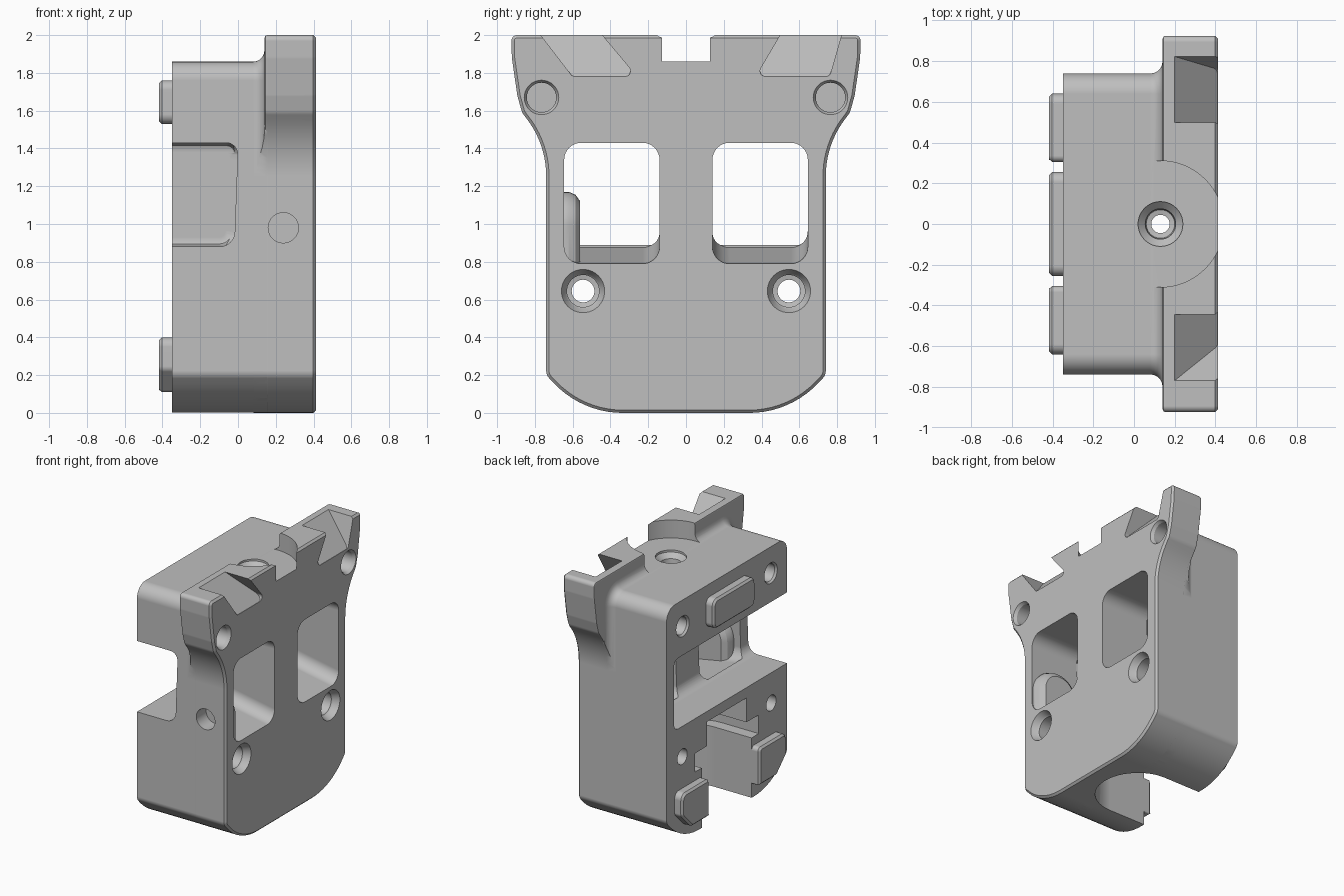
import bpy, bmesh, math
from mathutils import Vector

cube = bpy.data.objects.get("Cube")
if cube:
    bpy.data.objects.remove(cube, do_unlink=True)

grey = bpy.data.materials.new("plain_grey")
grey.use_nodes = True
colour = (0.52, 0.52, 0.52, 1)
grey.diffuse_color = colour
grey.node_tree.nodes["Principled BSDF"].inputs["Base Color"].default_value = colour


def rounded(corners, steps=8):
    """Polygon from (a, b, radius) corners, each replaced by an arc."""
    out = []
    n = len(corners)
    for i, (a, b, r) in enumerate(corners):
        p = Vector((a, b))
        d1 = (p - Vector(corners[i - 1][:2])).normalized()
        d2 = (Vector(corners[(i + 1) % n][:2]) - p).normalized()
        turn = d1.angle(d2)
        if r == 0 or turn < 0.01:
            out.append(p)
            continue
        t = r * math.tan(turn / 2)
        centre = p + (d2 - d1).normalized() * r / math.cos(turn / 2)
        s, e = p - d1 * t - centre, p + d2 * t - centre
        for k in range(steps + 1):
            f = k / steps
            out.append(centre + (s * math.sin((1 - f) * turn) + e * math.sin(f * turn)) / math.sin(turn))
    return out


def box(a0, a1, b0, b1, r=0.0):
    return rounded([(a0, b0, r), (a1, b0, r), (a1, b1, r), (a0, b1, r)])


def circle(a, b, r, n=40):
    return [Vector((a + r * math.cos(math.tau * k / n), b + r * math.sin(math.tau * k / n))) for k in range(n)]


def offset(poly, d):
    """Grow (or shrink) a counter-clockwise outline."""
    out = []
    for i, p in enumerate(poly):
        d1 = (p - poly[i - 1]).normalized()
        d2 = (poly[(i + 1) % len(poly)] - p).normalized()
        n1, n2 = Vector((d1.y, -d1.x)), Vector((d2.y, -d2.x))
        out.append(p + (n1 + n2) * d / (1 + n1.dot(n2)))
    return out


def loft(name, rings, axis="X"):
    """Skin a list of (outline, position) rings along an axis."""
    place = {"X": lambda a, b, c: (c, a, b),
             "Y": lambda a, b, c: (a, c, b),
             "Z": lambda a, b, c: (a, b, c)}[axis]
    bm = bmesh.new()
    loops = [[bm.verts.new(place(p.x, p.y, c)) for p in poly] for poly, c in rings]
    for low, high in zip(loops, loops[1:]):
        for i in range(len(low)):
            bm.faces.new((low[i - 1], low[i], high[i], high[i - 1]))
    bm.faces.new(loops[0])
    bm.faces.new(loops[-1])
    bmesh.ops.recalc_face_normals(bm, faces=bm.faces)
    mesh = bpy.data.meshes.new(name)
    bm.to_mesh(mesh)
    bm.free()
    mesh.materials.append(grey)
    ob = bpy.data.objects.new(name, mesh)
    bpy.context.collection.objects.link(ob)
    return ob


def prism(name, poly, c0, c1, axis="X"):
    return loft(name, [(poly, c0), (poly, c1)], axis)


def combine(target, tool, operation="DIFFERENCE"):
    mod = target.modifiers.new("combine", "BOOLEAN")
    mod.operation, mod.solver, mod.object = operation, "EXACT", tool
    bpy.context.view_layer.objects.active = target
    bpy.ops.object.modifier_apply(modifier=mod.name)
    bpy.data.objects.remove(tool, do_unlink=True)


def mirrored(half):
    return rounded(half + [(-a, b, r) for a, b, r in reversed(half)], 10)


# Outlines in y and z: the eared plate and the plain body
foot = [(0.55, 0, 0.5), (0.74, 0.2, 0.06)]
plate_line = mirrored(foot + [(0.74, 1.42, 0.5), (0.868, 1.59, 0.08), (0.893, 1.68, 0.1),
                              (0.922, 1.88, 0.1), (0.925, 2, 0.03)])
body_line = mirrored(foot + [(0.74, 1.86, 0.1)])

# Body with a fillet that flares into the ears, kept inside the plate outline
rings = [(offset(body_line, -0.001), -0.35)]
for k in range(6):
    t = math.radians(18 * k)
    rings.append((offset(body_line, 0.06 * (1 - math.cos(t)) - 0.001), 0.08 + 0.06 * math.sin(t)))
rings.append((rings[-1][0], 0.25))
housing = loft("housing", rings)
combine(housing, prism("trim", offset(plate_line, -0.0005), -0.5, 0.5), "INTERSECT")


# Stepped slot in the underside, open to the back with a round inner end
def slot_line(half):
    angles = [math.pi * k / 24 for k in range(25)]
    arc = [Vector((-0.03 + 0.3 * math.sin(t), -half * math.cos(t))) for t in angles]
    return [Vector((-0.6, -half))] + arc + [Vector((-0.6, half))]


steps = [(0.305, -0.2), (0.305, 0.465), (0.39, 0.467), (0.39, 0.61), (0.24, 0.612), (0.24, 0.8)]
slot = loft("slot", [(slot_line(half), z) for half, z in steps], "Z")

# Front plate with softened rims
plate = loft("plate", [(offset(plate_line, -0.015), 0.14), (offset(plate_line, -0.004), 0.145),
                       (plate_line, 0.156), (plate_line, 0.398), (offset(plate_line, -0.015), 0.413)])
combine(housing, plate, "UNION")
combine(housing, slot)

# Round clearance between the ears
combine(housing, prism("clearance", circle(0.13, 0, 0.31, 64), 1.861, 2.2, "Z"))

# Slanted ramps cut into the ears
ramp_line = [Vector(p) for p in ((0.413, 1.777), (0.6, 1.58), (0.6, 2.2), (0.009, 2.2))]
for corners in ([(0.37, 1.78), (0.76, 1.78), (0.84, 2.06), (0.535, 2.06)],
                [(-0.6, 1.78), (-0.26, 1.78), (-0.495, 2.06), (-0.815, 2.06)]):
    ramp = prism("ramp", rounded([(a, b, 0.03) for a, b in corners]), 0.1, 0.7)
    combine(ramp, prism("ramp_slope", ramp_line, -1, 1, "Y"), "INTERSECT")
    combine(housing, ramp)

# Side recess across the back, open on one side
recess = rounded([(-0.6, 0.88, 0), (-0.02, 0.88, 0.08), (0, 1.43, 0.06), (-0.6, 1.43, 0)])
combine(housing, loft("recess", [(recess, -1), (recess, 0.6), (offset(recess, -0.015), 0.635),
                                 (offset(recess, -0.05), 0.65)], "Y"))

# Windows with sloping sills; one keeps a boss around the side hole
for side in (-1, 1):
    y0, y1 = sorted((side * 0.14, side * 0.645))
    window = loft("window", [(box(y0, y1, 0.875, 1.43, 0.09), -0.06),
                             (box(y0, y1, 0.79, 1.43, 0.09), 0.40),
                             (box(y0, y1, 0.79, 1.43, 0.09), 0.6)])
    if side < 0:
        boss_line = rounded([(0.04, 0.7, 0), (0.405, 0.7, 0), (0.405, 1.17, 0.18), (0.04, 1.17, 0.18)])
        boss = loft("boss", [(boss_line, -0.8), (boss_line, -0.62), (offset(boss_line, -0.015), -0.585),
                             (offset(boss_line, -0.05), -0.56)], "Y")
        combine(window, boss)
    combine(housing, window)
combine(housing, prism("side_hole", circle(0.24, 0.98, 0.08), -1, -0.62, "Y"))

# Vertical bolt hole with countersink
bolt = [(0.045, -0.1), (0.045, 1.76), (0.07, 1.765), (0.075, 1.81), (0.11, 1.845), (0.11, 1.95)]
combine(housing, loft("bolt_hole", [(circle(0.13, 0, r), z) for r, z in bolt], "Z"))

# Screw holes: stepped through holes, ear sockets and back sockets
through = [(0.06, -0.6), (0.06, 0.2), (0.085, 0.205), (0.085, 0.36), (0.095, 0.37), (0.115, 0.414), (0.115, 0.6)]
ear = [(0.078, 0.25), (0.078, 0.39), (0.092, 0.414), (0.092, 0.6)]
back = [(0.08, -0.6), (0.08, -0.35), (0.068, -0.335), (0.068, -0.15)]
for side in (-1, 1):
    for name, sizes, y, z in (("through_hole", through, 0.545, 0.645),
                              ("ear_socket", ear, 0.765, 1.67), ("back_socket", back, 0.54, 1.655)):
        combine(housing, loft(name, [(circle(side * y, z, r), x) for r, x in sizes]))

# Raised pads on the back
pad = box(-0.255, 0.255, 1.53, 1.76, 0.05)
left_pad = rounded([(0.305, 0.11, 0.01), (0.52, 0.11, 0.04), (0.64, 0.23, 0.04),
                    (0.64, 0.4, 0.05), (0.305, 0.4, 0.03)])
right_pad = [Vector((-p.x, p.y)) for p in reversed(left_pad)]
parts = [housing]
for name, line in (("upper_pad", pad), ("lower_left_pad", left_pad), ("lower_right_pad", right_pad)):
    parts.append(loft(name, [(offset(line, -0.015), -0.418), (line, -0.403), (line, -0.34)]))

# Smooth shading with sharp edges kept and flat faces left flat
bpy.context.view_layer.update()
bpy.ops.object.select_all(action="DESELECT")
for part in parts:
    part.select_set(True)
bpy.context.view_layer.objects.active = housing
bpy.ops.object.shade_smooth_by_angle(angle=math.radians(30))
for part in parts:
    weighted = part.modifiers.new("flat_faces", "WEIGHTED_NORMAL")
    weighted.weight = 100
    weighted.keep_sharp = True
